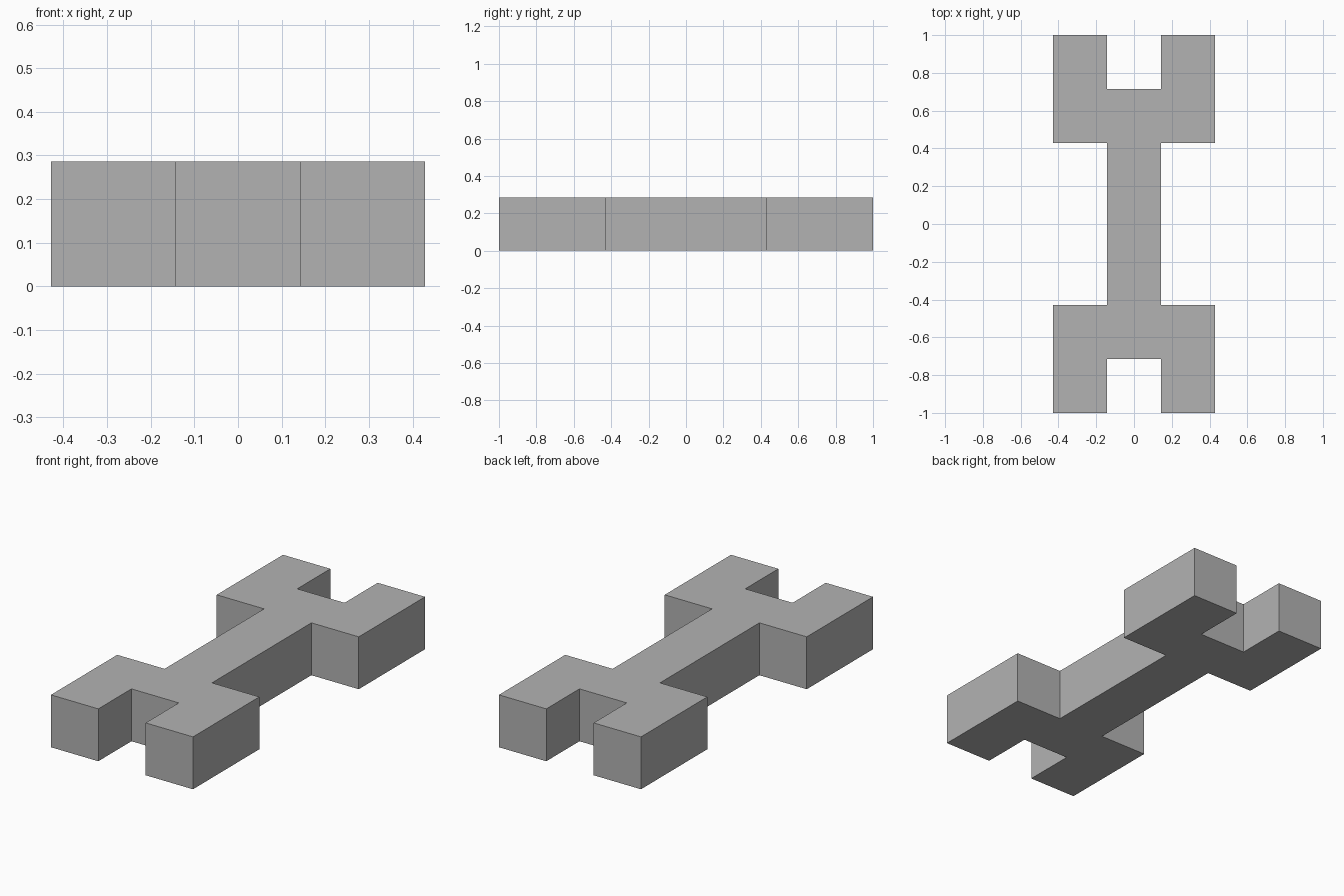
import bpy
import bmesh

default = bpy.data.objects.get("Cube")
if default:
    bpy.data.objects.remove(default, do_unlink=True)

U = 2 / 7          # thickness and arm width
H = U / 2          # half width of the shaft

# Plain grey
grey = bpy.data.materials.new("plain grey")
grey.use_nodes = True
color = (0.45, 0.45, 0.45, 1)
grey.diffuse_color = color
grey.node_tree.nodes["Principled BSDF"].inputs["Base Color"].default_value = color

# Quarter outline from the front notch to the side of the shaft
quarter = [(H, 1 - U), (H, 1), (3 * H, 1), (3 * H, 3 * H), (H, 3 * H)]

# Mirror the quarter around both axes into one closed outline
right_half = quarter + [(x, -y) for x, y in reversed(quarter)]
outline = right_half + [(-x, y) for x, y in reversed(right_half)]

# Extrude the outline into a solid bar with two forked ends
bm = bmesh.new()
base = bm.faces.new([bm.verts.new((x, y, 0)) for x, y in outline])
top = bmesh.ops.extrude_face_region(bm, geom=[base], use_keep_orig=True)
bmesh.ops.translate(bm, vec=(0, 0, U),
                    verts=[g for g in top["geom"] if isinstance(g, bmesh.types.BMVert)])
bmesh.ops.recalc_face_normals(bm, faces=bm.faces)

mesh = bpy.data.meshes.new("forked_bar")
bm.to_mesh(mesh)
bm.free()
mesh.materials.append(grey)
bar = bpy.data.objects.new("forked_bar", mesh)
bpy.context.collection.objects.link(bar)
